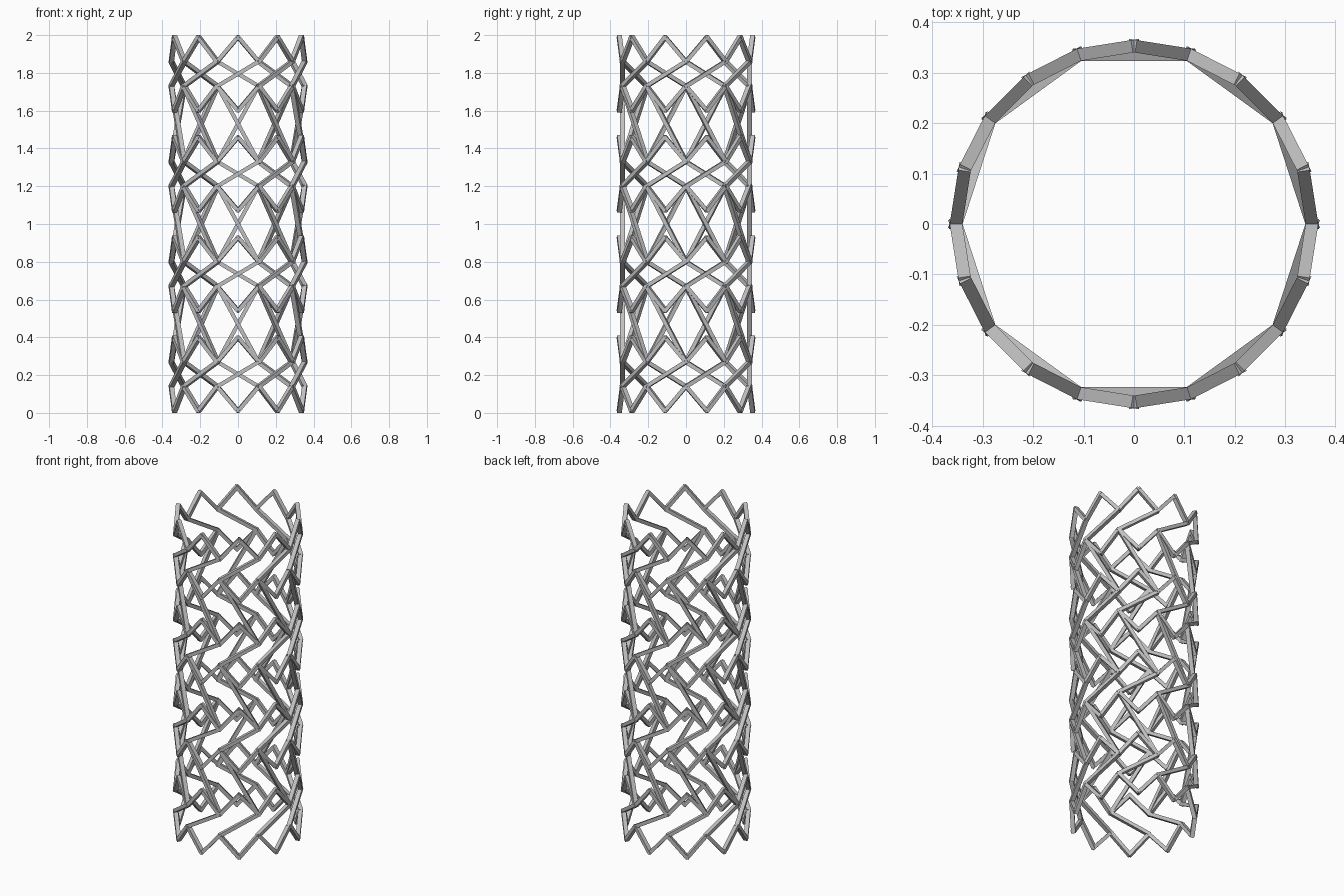
import bpy, bmesh, math
from mathutils import Vector, Matrix

cube = bpy.data.objects.get("Cube")
if cube:
    bpy.data.objects.remove(cube, do_unlink=True)

RADIUS = 0.353      # centre line of the struts
WIDTH, DEPTH = 0.021, 0.025   # strut section along and through the wall
OVERRUN = 0.006     # strut length past each joint
CELLS = 10          # zigzag peaks per ring
UNITS = 4           # stacked ring pairs
PITCH = 0.53        # height from one ring pair to the next
TIP, NODE = 0.194, 0.065   # heights above and below the middle of a ring pair
HALF = math.pi / CELLS

steel = bpy.data.materials.new("light steel grey")
steel.use_nodes = True
colour = (0.53, 0.53, 0.53, 1)
steel.diffuse_color = colour
steel.node_tree.nodes["Principled BSDF"].inputs["Base Color"].default_value = colour


def point(step, z):
    """Point on the tube; even steps are zigzag tips, odd steps are joints."""
    a = math.pi / 2 + step * HALF
    return Vector((RADIUS * math.cos(a), RADIUS * math.sin(a), z))


def bar(bm, a, b):
    """Strut from a to b with one face turned outwards."""
    mid, along = (a + b) / 2, (b - a).normalized()
    out = Vector((mid.x, mid.y, 0))
    out = (out - along * out.dot(along)).normalized()
    side = out.cross(along)
    turn = Matrix((side, out, along)).transposed().to_4x4()
    size = Matrix.Diagonal((WIDTH, DEPTH, (b - a).length + 2 * OVERRUN, 1))
    bmesh.ops.create_cube(bm, size=1, matrix=Matrix.Translation(mid) @ turn @ size)


def build(name, struts):
    bm = bmesh.new()
    for a, b in struts:
        bar(bm, a, b)
    mesh = bpy.data.meshes.new(name)
    bm.to_mesh(mesh)
    bm.free()
    mesh.materials.append(steel)
    bpy.context.collection.objects.link(bpy.data.objects.new(name, mesh))


joints = range(1, 2 * CELLS, 2)
for unit in range(UNITS):
    z = 0.205 + unit * PITCH
    # Zigzag rings with tips pointing up and down
    for name, s in (("upper_ring", 1), ("lower_ring", -1)):
        build(f"{name}_{unit + 1}",
              [(point(j, z + s * NODE), point(j + d, z + s * TIP))
               for j in joints for d in (-1, 1)])
    # Short slanted struts between the two rings
    build(f"short_struts_{unit + 1}",
          [(point(j, z - NODE), point(j + 2, z + NODE)) for j in joints])
    # Long struts up to the next ring pair, slanting the other way
    if unit < UNITS - 1:
        build(f"long_struts_{unit + 1}",
              [(point(j, z + NODE), point(j - 2, z + PITCH - NODE)) for j in joints])
